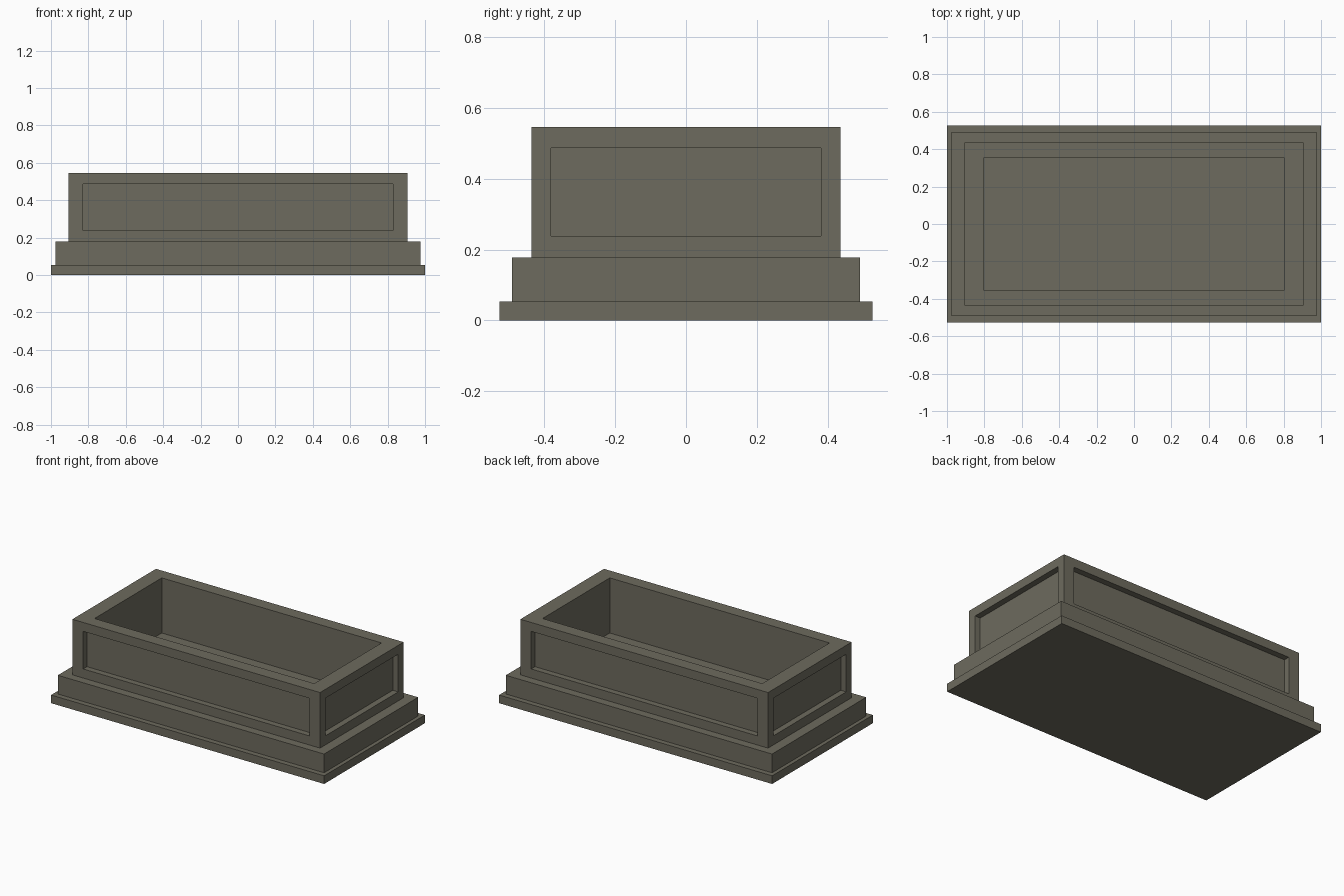
import bpy, bmesh
from mathutils import Vector, Matrix

if "Cube" in bpy.data.objects:
    bpy.data.objects.remove(bpy.data.objects["Cube"])

stone = bpy.data.materials.new("grey brown stone")
stone.diffuse_color = (0.155, 0.147, 0.112, 1)
stone.use_nodes = True
stone.node_tree.nodes["Principled BSDF"].inputs["Base Color"].default_value = stone.diffuse_color


def box_bm(hx, hy, z0, z1):
    bm = bmesh.new()
    bmesh.ops.create_cube(bm, size=1, matrix=Matrix.Translation((0, 0, (z0 + z1) / 2))
                          @ Matrix.Diagonal((2 * hx, 2 * hy, z1 - z0, 1)))
    bm.normal_update()
    return bm


def finish(bm, name):
    bmesh.ops.recalc_face_normals(bm, faces=bm.faces)
    me = bpy.data.meshes.new(name)
    bm.to_mesh(me)
    bm.free()
    me.materials.append(stone)
    ob = bpy.data.objects.new(name, me)
    bpy.context.collection.objects.link(ob)


def recess(bm, face, lo, hi, depth):
    """Inset a face to the given limits (clamped per axis), then sink it."""
    n = face.normal.copy()
    axis = max(range(3), key=lambda i: abs(n[i]))
    bmesh.ops.inset_individual(bm, faces=[face], thickness=0.02)
    mid = face.calc_center_median()
    for v in face.verts:
        for i in range(3):
            if i != axis:
                v.co[i] = lo[i] if v.co[i] < mid[i] else hi[i]
    sunk = bmesh.ops.extrude_discrete_faces(bm, faces=[face])["faces"][0]
    bmesh.ops.translate(bm, verts=sunk.verts, vec=-n * depth)
    return sunk


# Stepped plinth
finish(box_bm(1.0, 0.527, 0, 0.054), "base_slab")
finish(box_bm(0.975, 0.492, 0.054, 0.178), "plinth_step")

# Open trough with a recessed panel on each side
Z0, Z1 = 0.178, 0.546
bm = box_bm(0.907, 0.437, Z0, Z1)
faces = list(bm.faces)
top = next(f for f in faces if f.normal.z > 0.5)
bottom = next(f for f in faces if f.normal.z < -0.5)
for f in [f for f in faces if abs(f.normal.z) < 0.5]:
    recess(bm, f, Vector((-0.828, -0.381, 0.238)), Vector((0.828, 0.381, 0.487)), 0.04)
floor = recess(bm, top, Vector((-0.805, -0.352, 0)), Vector((0.805, 0.352, 0)), Z1 - Z0 - 0.003)
bmesh.ops.delete(bm, geom=[bottom], context='FACES_ONLY')
finish(bm, "trough_body")
